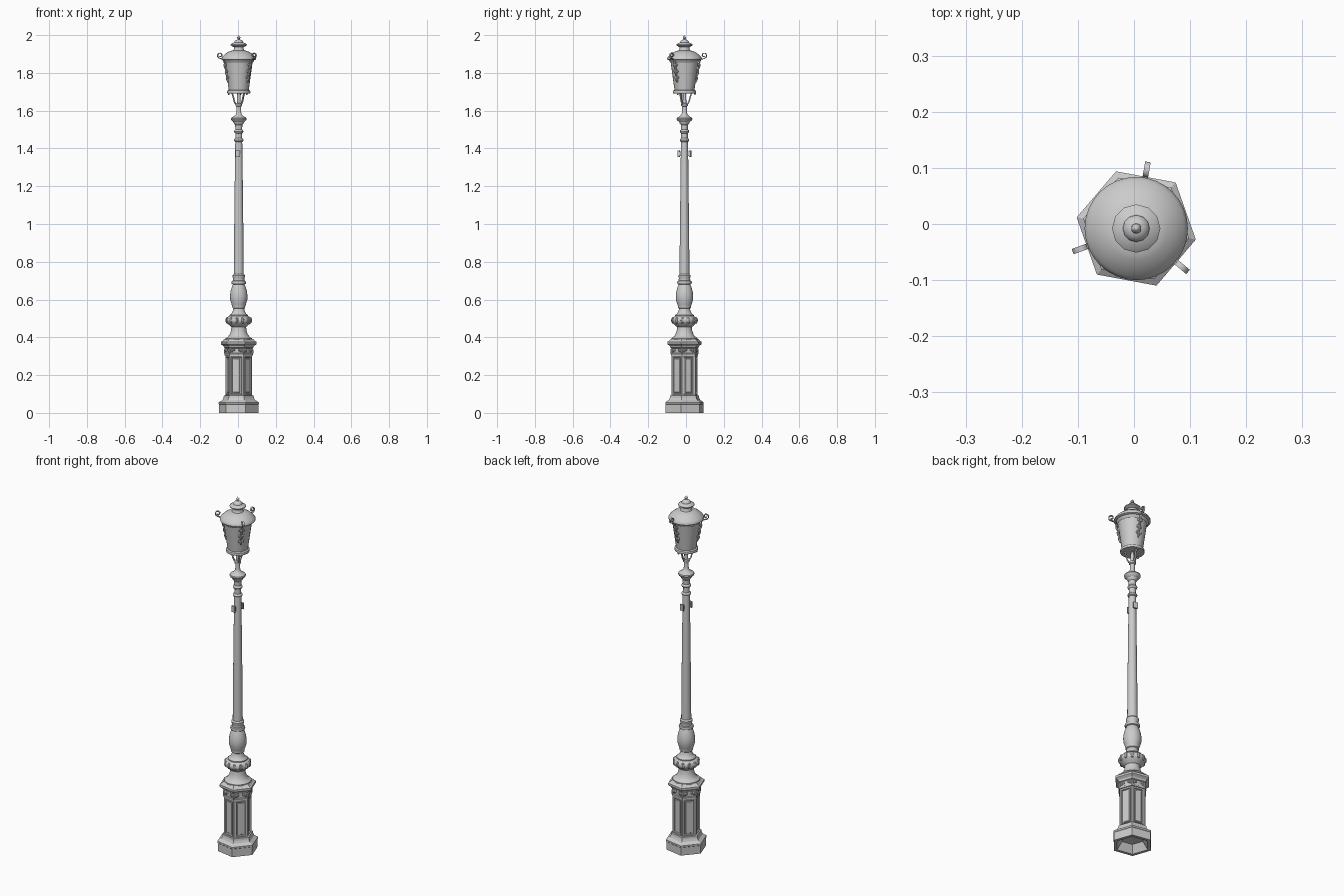
import bpy, bmesh, math
from mathutils import Vector, Matrix

CX, CY = 0.004, -0.008          # axis of the post
HEX = math.radians(-10.5)       # rotation of the hexagonal base
ARMS = [math.radians(a) for a in (80, 200, 320)]
ORIGIN = Matrix.Translation((CX, CY, 0))


def finish(name, bm, smooth=True):
    bmesh.ops.remove_doubles(bm, verts=bm.verts, dist=1e-5)
    bmesh.ops.recalc_face_normals(bm, faces=bm.faces)
    bm.transform(ORIGIN)
    me = bpy.data.meshes.new(name)
    bm.to_mesh(me)
    bm.free()
    ob = bpy.data.objects.new(name, me)
    bpy.context.collection.objects.link(ob)
    if smooth:
        bpy.ops.object.select_all(action='DESELECT')
        bpy.context.view_layer.objects.active = ob
        ob.select_set(True)
        bpy.ops.object.shade_smooth_by_angle(angle=math.radians(35))
    return ob


def lathe_bm(profile, n, rot=0.0):
    """Turn (radius, z) points round the axis with n sides."""
    bm = bmesh.new()
    rings = [[bm.verts.new((r * math.cos(rot + 2 * math.pi * i / n),
                            r * math.sin(rot + 2 * math.pi * i / n), z))
              for i in range(n)] for r, z in profile]
    for a, b in zip(rings, rings[1:]):
        for i in range(n):
            j = (i + 1) % n
            bm.faces.new((a[i], a[j], b[j], b[i]))
    return bm


def lathe(name, profile, n=24, rot=0.0, smooth=True):
    return finish(name, lathe_bm(profile, n, rot), smooth)


def ribbon(bm, path, width, thick, angle):
    """Flat bar following an (r, z) path, turned to the given angle."""
    rot = Matrix.Rotation(angle, 3, 'Z')
    rows = []
    for i, p in enumerate(path):
        a, b = Vector(path[max(i - 1, 0)]), Vector(path[min(i + 1, len(path) - 1)])
        d = (b - a).normalized()
        nrm = Vector((-d.y, d.x)) * thick / 2
        row = []
        for s, w in ((1, 1), (1, -1), (-1, -1), (-1, 1)):
            q = Vector(p) + nrm * s
            row.append(bm.verts.new(rot @ Vector((q.x, w * width / 2, q.y))))
        rows.append(row)
    for a, b in zip(rows, rows[1:]):
        for k in range(4):
            m = (k + 1) % 4
            bm.faces.new((a[k], a[m], b[m], b[k]))
    bm.faces.new(rows[0])
    bm.faces.new(rows[-1][::-1])


def blob(bm, angle, r, z, size, side=0.0, tilt=0.0):
    """Rounded leaf: ellipsoid of size (radial, tangential, vertical)."""
    m = (Matrix.Rotation(angle, 4, 'Z') @ Matrix.Translation((r, side, z))
         @ Matrix.Rotation(tilt, 4, 'Y') @ Matrix.Diagonal((*size, 1)))
    bmesh.ops.create_uvsphere(bm, u_segments=8, v_segments=6, radius=1, matrix=m)


# Hexagonal plinth, hollow underneath
lathe("plinth", [(0, 0.045), (0.06, 0.04), (0.088, 0), (0.106, 0), (0.106, 0.045), (0.108, 0.047),
                 (0.108, 0.056), (0.098, 0.062), (0.088, 0.068), (0.082, 0.08),
                 (0.08, 0.092), (0.07, 0.094)], 6, HEX, False)

# Hexagonal pedestal with framed, recessed panels
bm = lathe_bm([(0.072, 0.09), (0.072, 0.305)], 6, HEX)
bm.faces.ensure_lookup_table()
sides = list(bm.faces)
for thick, depth in ((0.010, 0), (0.002, 0.003), (0.004, 0), (0.003, -0.007), (0.006, 0), (0.003, 0.003)):
    bmesh.ops.recalc_face_normals(bm, faces=bm.faces)
    bmesh.ops.inset_individual(bm, faces=sides, thickness=thick, depth=depth)
finish("pedestal", bm, False)

# Frieze and cornice
lathe("cornice", [(0.07, 0.303), (0.077, 0.305), (0.077, 0.313), (0.072, 0.316), (0.072, 0.342),
                  (0.078, 0.345), (0.082, 0.354), (0.094, 0.362), (0.096, 0.364), (0.096, 0.376),
                  (0.088, 0.38), (0.076, 0.392), (0, 0.394)], 6, HEX, False)

# Corner leaves on the frieze
bm = bmesh.new()
for k in range(6):
    a = HEX + k * math.pi / 3
    blob(bm, a, 0.073, 0.325, (0.006, 0.006, 0.02))
    for s in (-1, 1):
        blob(bm, a, 0.067, 0.331, (0.007, 0.007, 0.01), side=s * 0.011)
        blob(bm, a, 0.062, 0.333, (0.006, 0.005, 0.007), side=s * 0.02)
finish("frieze_leaves", bm)

# Turned lower column: neck, collar and vase
lathe("lower_column", [(0, 0.385), (0.07, 0.385), (0.07, 0.395), (0.058, 0.402), (0.048, 0.415),
                       (0.041, 0.435), (0.039, 0.455), (0.045, 0.459), (0.05, 0.465),
                       (0.062, 0.474), (0.068, 0.485), (0.068, 0.495), (0.062, 0.506),
                       (0.05, 0.512), (0.05, 0.518), (0.04, 0.524), (0.032, 0.538), (0.029, 0.552),
                       (0.034, 0.556), (0.034, 0.563), (0.038, 0.575), (0.045, 0.598),
                       (0.046, 0.62), (0.043, 0.645), (0.036, 0.668), (0.031, 0.68),
                       (0.037, 0.683), (0.039, 0.69), (0.037, 0.697), (0.031, 0.7),
                       (0.03, 0.715), (0.033, 0.72), (0.033, 0.728), (0.026, 0.735), (0, 0.735)])

# Leaves round the collar
bm = bmesh.new()
for k in range(12):
    a = HEX + k * math.pi / 6
    blob(bm, a, 0.063, 0.49, (0.009, 0.010, 0.017))
finish("collar_leaves", bm)

# Tapering shaft with rings and a bobeche-like disc
lathe("shaft", [(0.026, 0.73), (0.025, 0.9), (0.019, 1.42), (0.018, 1.435), (0.023, 1.438),
                (0.025, 1.444), (0.023, 1.45), (0.018, 1.454), (0.018, 1.48), (0.023, 1.484),
                (0.025, 1.49), (0.023, 1.496), (0.018, 1.5), (0.019, 1.525), (0.026, 1.532),
                (0.028, 1.54), (0.04, 1.55), (0.042, 1.556), (0.04, 1.562), (0.026, 1.57),
                (0.016, 1.58), (0.013, 1.59), (0.012, 1.622), (0.018, 1.626), (0.018, 1.636),
                (0.01, 1.64), (0.008, 1.69), (0, 1.7)])

# Pair of small bracket stubs on the shaft
bm = bmesh.new()
for k in (0, 1):
    rot = Matrix.Rotation(math.radians(79.5) + k * math.pi, 4, 'Z')
    for r, size in ((0.023, (0.02, 0.014, 0.022)), (0.031, (0.008, 0.024, 0.034))):
        bmesh.ops.create_cube(bm, size=1, matrix=rot @ Matrix.Translation((r, 0, 1.372))
                              @ Matrix.Diagonal((*size, 1)))
finish("shaft_brackets", bm, False)

# Curved supports under the lantern
bm = bmesh.new()
for a in ARMS:
    ribbon(bm, [(0.01, 1.63), (0.018, 1.637), (0.025, 1.65), (0.03, 1.67), (0.036, 1.69),
                (0.042, 1.702)], 0.008, 0.006, a)
    blob(bm, a, 0.056, 1.69, (0.005, 0.005, 0.008))
finish("lantern_supports", bm)

# Lantern body with bottom and top rims
lathe("lantern_body", [(0, 1.697), (0.05, 1.692), (0.06, 1.692), (0.062, 1.698), (0.06, 1.706),
                       (0.053, 1.71), (0.073, 1.855), (0.08, 1.862), (0.082, 1.872)], 24)

# Lantern roof
lathe("lantern_roof", [(0, 1.87), (0.085, 1.868), (0.092, 1.872), (0.092, 1.878), (0.086, 1.887),
                       (0.072, 1.9), (0.056, 1.911), (0.046, 1.915), (0.03, 1.919),
                       (0.026, 1.926), (0.026, 1.94), (0, 1.94)], 32)

# Vent cap and finial
lathe("vent_cap", [(0, 1.935), (0.03, 1.938), (0.043, 1.946), (0.043, 1.95), (0.036, 1.956),
                   (0.024, 1.961), (0.023, 1.966), (0.016, 1.973), (0.006, 1.977), (0, 1.977)], 12)
lathe("finial", [(0.006, 1.974), (0.005, 1.98), (0.009, 1.985), (0.008, 1.99),
                 (0.004, 1.994), (0, 2.0)], 12)

# Scrolled arms with leaf clusters
scroll = [(0.061, 1.75), (0.072, 1.81), (0.08, 1.852), (0.088, 1.87), (0.098, 1.874)]
for i in range(15):                     # spiral curl at the tip
    t = math.radians(-80 + i * 28)
    rad = 0.0165 - 0.0008 * i
    scroll.append((0.1045 + rad * math.cos(t), 1.893 + rad * math.sin(t)))
bm = bmesh.new()
for a in ARMS:
    ribbon(bm, scroll, 0.010, 0.004, a)
finish("scroll_arms", bm)

bm = bmesh.new()
for a in ARMS:
    for r, z, h in ((0.066, 1.768, 0.014), (0.072, 1.8, 0.016), (0.079, 1.835, 0.016)):
        blob(bm, a, r, z, (0.006, 0.006, h), tilt=0.2)
        for s in (-1, 1):
            blob(bm, a, r - 0.002, z + 0.008, (0.005, 0.006, 0.009), side=s * 0.009)
finish("arm_leaves", bm)
